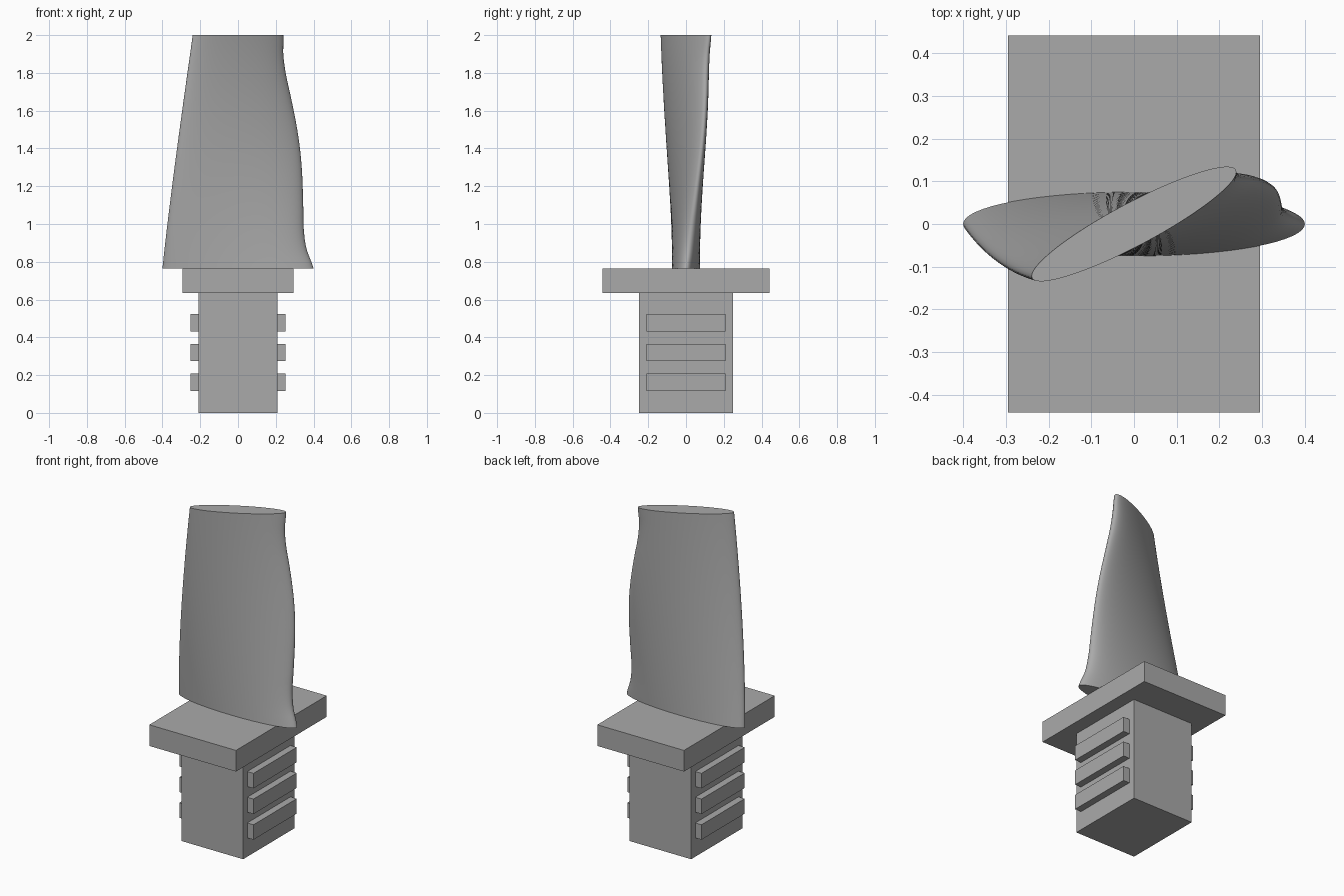
import bpy
import bmesh
from math import cos, sin, pi, radians, hypot

if "Cube" in bpy.data.objects:
    bpy.data.objects.remove(bpy.data.objects["Cube"])

# Single metal colour
metal = bpy.data.materials.new("grey metal")
metal.use_nodes = True
metal.diffuse_color = (0.4, 0.4, 0.4, 1)
metal.node_tree.nodes["Principled BSDF"].inputs["Base Color"].default_value = (0.4, 0.4, 0.4, 1)


def add_object(name, bm):
    bmesh.ops.recalc_face_normals(bm, faces=bm.faces)
    mesh = bpy.data.meshes.new(name)
    bm.to_mesh(mesh)
    bm.free()
    mesh.materials.append(metal)
    obj = bpy.data.objects.new(name, mesh)
    bpy.context.collection.objects.link(obj)
    return obj


def box(name, center, size):
    bm = bmesh.new()
    bmesh.ops.create_cube(bm, size=1)
    for v in bm.verts:
        v.co = [c + p * s for c, p, s in zip(center, v.co, size)]
    return add_object(name, bm)


def smooth_sample(values, t):
    """Catmull-Rom interpolation through evenly spaced values."""
    f = t * (len(values) - 1)
    i = min(int(f), len(values) - 2)
    u = f - i
    a, b, c, d = (values[max(0, min(len(values) - 1, i + k))] for k in (-1, 0, 1, 2))
    return b + u / 2 * (c - a + u * (2*a - 5*b + 4*c - d + u * (3*(b - c) + d - a)))


# Root block, its ribs and the platform
PLATFORM_TOP = 0.765
box("root_block", (0, 0, 0.32), (0.42, 0.5, 0.64))
box("platform", (0, 0, 0.7), (0.59, 0.882, 0.13))
for side, x in (("left", 0.225), ("right", -0.225)):
    for level, z in (("lower", 0.162), ("middle", 0.32), ("upper", 0.478)):
        box(f"{side}_{level}_rib", (x, 0, z), (0.055, 0.42, 0.092))

# Twisted, tapered blade lofted from ellipses, with a wavy left edge
RINGS, SIDES = 40, 64
WAVE = [0, -0.026, -0.029, -0.019, -0.009, 0, 0.005, 0.005, 0, -0.008, -0.017, -0.016, 0]
bm = bmesh.new()
rings = []
for r in range(RINGS + 1):
    t = r / RINGS
    chord = 0.4 - 0.13 * t
    thick = 0.075 - 0.025 * t
    twist = radians(28) * t
    wave = smooth_sample(WAVE, t)
    ring = []
    for s in range(SIDES):
        a = 2 * pi * s / SIDES
        px = chord * cos(a) + wave * max(0, cos(a)) ** 4
        py = thick * sin(a)
        ring.append(bm.verts.new((px * cos(twist) - py * sin(twist),
                                  px * sin(twist) + py * cos(twist),
                                  PLATFORM_TOP + (2 - PLATFORM_TOP) * t)))
    rings.append(ring)
for low, high in zip(rings, rings[1:]):
    for s in range(SIDES):
        n = (s + 1) % SIDES
        bm.faces.new((low[s], low[n], high[n], high[s]))
bm.faces.new(rings[0])
bm.faces.new(rings[-1])
blade = add_object("blade", bm)
bpy.context.view_layer.objects.active = blade
blade.select_set(True)
bpy.ops.object.shade_smooth_by_angle(angle=radians(40))
